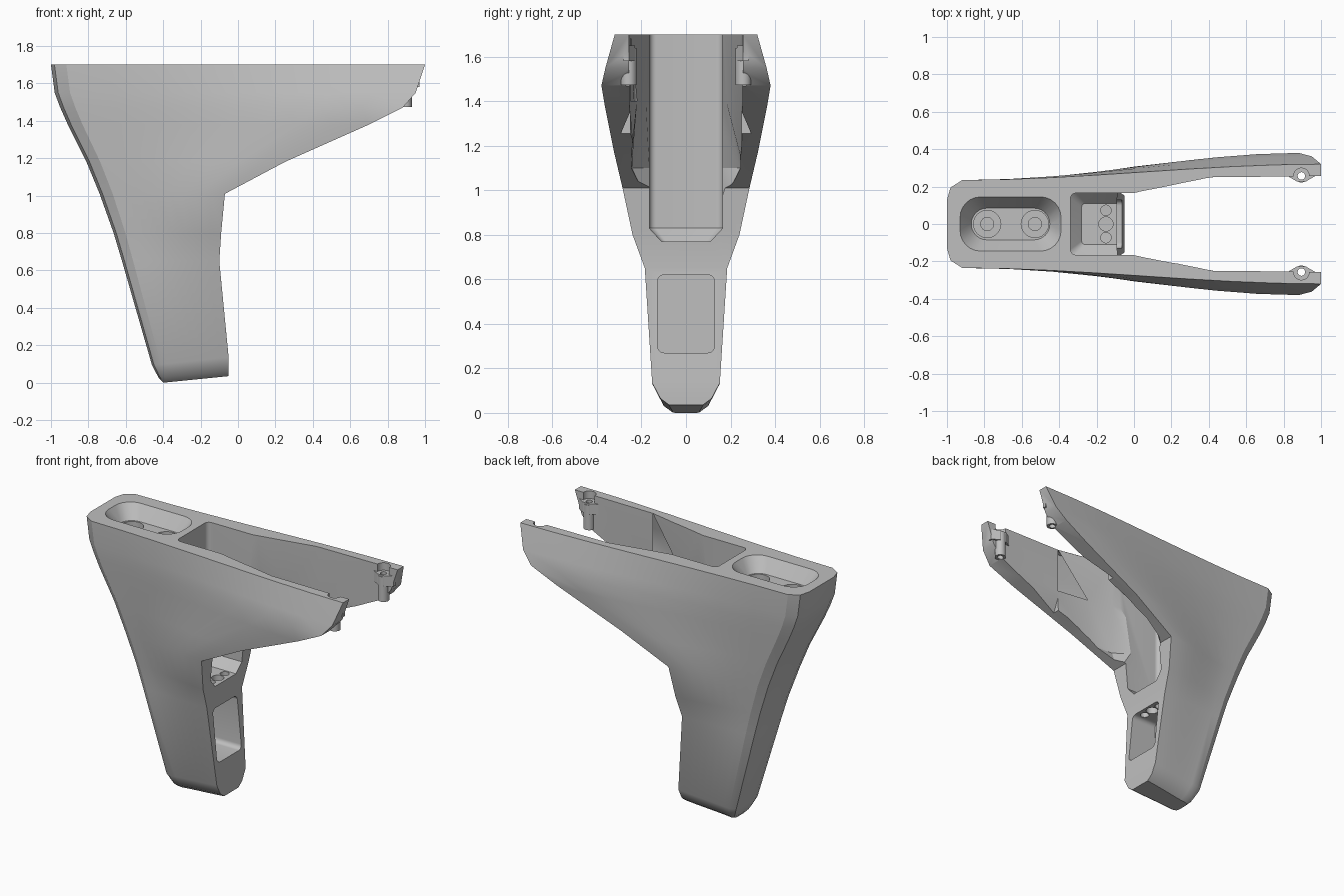
import bpy, bmesh, math

cube = bpy.data.objects.get("Cube")
if cube:
    bpy.data.objects.remove(cube, do_unlink=True)

grey = bpy.data.materials.new("plain grey")
grey.use_nodes = True
grey.diffuse_color = (0.52, 0.52, 0.52, 1)
grey.node_tree.nodes["Principled BSDF"].inputs["Base Color"].default_value = (0.52, 0.52, 0.52, 1)


def loft(name, rings):
    """Skin a stack of closed rings and cap both ends."""
    bm = bmesh.new()
    rows = [[bm.verts.new(p) for p in ring] for ring in rings]
    n = len(rows[0])
    for a, b in zip(rows, rows[1:]):
        for i in range(n):
            j = (i + 1) % n
            bm.faces.new((a[i], a[j], b[j], b[i]))
    bm.faces.new(rows[0])
    bm.faces.new(rows[-1])
    bmesh.ops.recalc_face_normals(bm, faces=bm.faces)
    mesh = bpy.data.meshes.new(name)
    bm.to_mesh(mesh)
    bm.free()
    mesh.materials.append(grey)
    obj = bpy.data.objects.new(name, mesh)
    bpy.context.collection.objects.link(obj)
    return obj


def rounded(a0, a1, half, r, seg=6):
    """Rounded rectangle from a0 to a1, symmetric about zero in the second axis."""
    pts = []
    corners = ((a1 - r, half - r), (a0 + r, half - r), (a0 + r, r - half), (a1 - r, r - half))
    for k, (ca, cb) in enumerate(corners):
        for i in range(seg + 1):
            t = math.pi / 2 * (k + i / seg)
            pts.append((ca + r * math.cos(t), cb + r * math.sin(t)))
    return pts


def at_z(pts, z):
    return [(x, y, z) for x, y in pts]


def cylinder(name, x, y, r, z0, z1):
    ring = [(x + r * math.cos(i * math.pi / 12), y + r * math.sin(i * math.pi / 12)) for i in range(24)]
    return loft(name, [at_z(ring, z0), at_z(ring, z1)])


def combine(target, tool, operation="DIFFERENCE"):
    tool.hide_render = True
    mod = target.modifiers.new("shape", "BOOLEAN")
    mod.operation = operation
    mod.solver = "EXACT"
    mod.object = tool
    bpy.context.view_layer.objects.active = target
    bpy.ops.object.modifier_apply(modifier=mod.name)
    bpy.data.objects.remove(tool, do_unlink=True)


# Outer body: height, front x, rear x, half width at front, half width at rear
levels = [
    (0.0, -0.40, -0.05, 0.06, 0.075), (0.03, -0.425, -0.05, 0.10, 0.115),
    (0.10, -0.46, -0.05, 0.135, 0.152), (0.65, -0.62, -0.10, 0.17, 0.185),
    (0.80, -0.665, -0.09, 0.18, 0.24), (1.01, -0.74, -0.07, 0.20, 0.285),
    (1.18, -0.81, 0.25, 0.21, 0.325), (1.38, -0.91, 0.70, 0.225, 0.365),
    (1.47, -0.95, 0.88, 0.23, 0.38), (1.55, -0.98, 0.95, 0.235, 0.362),
    (1.70, -1.0, 1.0, 0.235, 0.32),
]
rings = []
for z, xf, xr, wf, wr in levels:
    start = xf + 0.35 * wf
    half = [(xf, 0.55 * wf), (xf + 0.08 * wf, 0.83 * wf)]
    for i in range(9):
        t = i / 8
        half.append((start + (xr - start) * t, wf + (wr - wf) * t * t * (3 - 2 * t)))
    tilt = 0.1 if z < 0.2 else 0
    outline = half + [(x, -y) for x, y in reversed(half)]
    rings.append([(x, y, z + tilt * (x + 0.4)) for x, y in outline])
body = loft("bracket_body", rings)

# Central channel with a tapered floor
combine(body, loft("channel_cutter", [
    at_z(rounded(-0.28, 1.2, 0.11, 0.02), 0.77),
    at_z(rounded(-0.34, 1.2, 0.165, 0.03), 0.83),
    at_z(rounded(-0.34, 1.2, 0.165, 0.03), 1.8)]))

# Space between the two arms
arm_space = []
for z, half in (
    (0.91, ((-0.07, 0.15), (0.0, 0.16), (0.2, 0.17), (0.45, 0.18), (1.2, 0.19))),
    (1.10, ((-0.13, 0.15), (-0.02, 0.24), (0.2, 0.25), (0.45, 0.252), (1.2, 0.258))),
    (1.40, ((-0.08, 0.15), (0.03, 0.18), (0.2, 0.22), (0.42, 0.25), (1.2, 0.258))),
    (1.75, ((-0.08, 0.15), (0.03, 0.172), (0.2, 0.205), (0.42, 0.25), (1.2, 0.258))),
):
    arm_space.append(at_z(list(half) + [(x, -y) for x, y in reversed(half)], z))
combine(body, loft("arm_space_cutter", arm_space))

# Oval tray on top with two counterbored holes
combine(body, loft("tray_cutter", [
    at_z(rounded(-0.87, -0.45, 0.085, 0.084), 1.61),
    at_z(rounded(-0.93, -0.39, 0.145, 0.11), 1.70),
    at_z(rounded(-0.93, -0.39, 0.145, 0.11), 1.75)]))
for x in (-0.785, -0.53):
    combine(body, cylinder("counterbore_cutter", x, 0, 0.073, 1.56, 1.66))
    combine(body, cylinder("hole_cutter", x, 0, 0.035, 1.45, 1.6))

# Pocket in the rear of the leg, with cable holes up into the channel
pocket = rounded(0.27, 0.62, 0.128, 0.03)
combine(body, loft("pocket_cutter", [[(x, y, z) for z, y in pocket] for x in (-0.28, 0.1)]))
for y, r in ((0, 0.038), (0.073, 0.028), (-0.073, 0.028)):
    combine(body, cylinder("cable_hole_cutter", -0.15, y, r, 0.55, 0.82))

# Arm details, repeated on both sides
for s in (1, -1):
    # Notch in the lower inside edge
    notch = ((0.23, 1.18), (0.317, 1.2), (0.23, 1.40))
    combine(body, loft("notch_cutter", [[(x, s * y, z) for y, z in notch] for x in (0.42, 0.70)]))
    # Screw boss with a flared flange
    combine(body, cylinder("screw_boss", 0.895, s * 0.257, 0.035, 1.473, 1.64), "UNION")
    flange = ((0.81, 0.28), (0.82, 0.257), (0.87, 0.228), (0.92, 0.228), (0.97, 0.257), (0.97, 0.28))
    combine(body, loft("boss_flange", [[(x, s * y, z) for x, y in flange] for z in (1.58, 1.65)]), "UNION")
    combine(body, cylinder("screw_hole_cutter", 0.895, s * 0.257, 0.02, 1.4, 1.75))
    combine(body, cylinder("screw_head_cutter", 0.895, s * 0.257, 0.042, 1.65, 1.78))

# Smooth outer skin with crisp edges
bpy.ops.object.select_all(action="DESELECT")
body.select_set(True)
bpy.context.view_layer.objects.active = body
bpy.ops.object.shade_smooth_by_angle(angle=math.radians(28))
